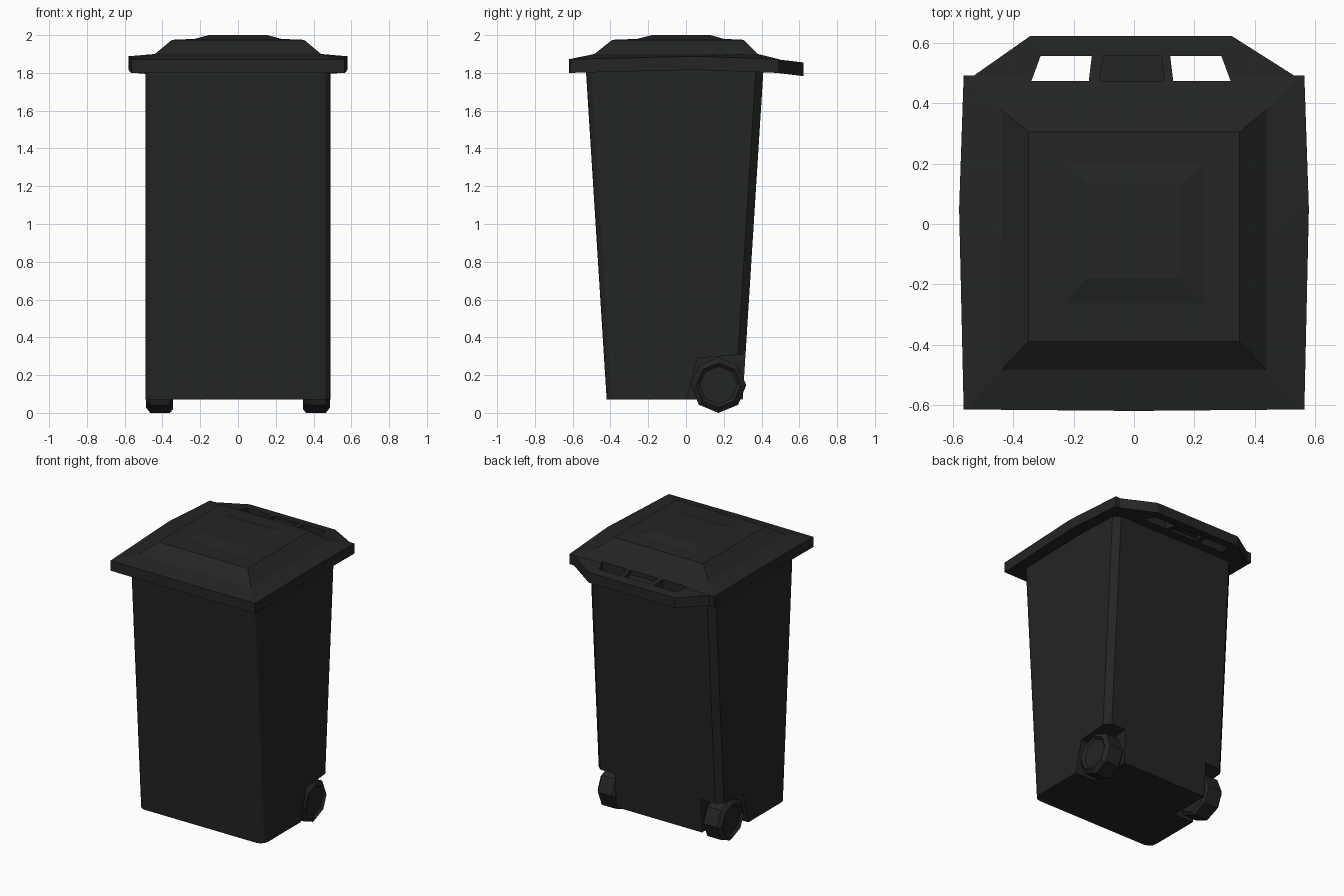
import bpy, bmesh, math

if "Cube" in bpy.data.objects:
    bpy.data.objects.remove(bpy.data.objects["Cube"])

mat = bpy.data.materials.new("dark_plastic")
mat.diffuse_color = (0.017, 0.019, 0.017, 1)
mat.use_nodes = True
mat.node_tree.nodes["Principled BSDF"].inputs["Base Color"].default_value = mat.diffuse_color


def loft(name, rings):
    """Closed solid through a list of equal-length vertex rings."""
    bm = bmesh.new()
    loops = [[bm.verts.new(p) for p in r] for r in rings]
    n = len(rings[0])
    for a, b in zip(loops, loops[1:]):
        for i in range(n):
            j = (i + 1) % n
            bm.faces.new((a[i], a[j], b[j], b[i]))
    bm.faces.new(loops[0][::-1])
    bm.faces.new(loops[-1])
    bmesh.ops.recalc_face_normals(bm, faces=bm.faces)
    me = bpy.data.meshes.new(name)
    bm.to_mesh(me)
    bm.free()
    ob = bpy.data.objects.new(name, me)
    bpy.context.collection.objects.link(ob)
    me.materials.append(mat)
    return ob


def cut(targets, cutter):
    """Subtract the cutter from each target, then remove it."""
    for ob in targets:
        mod = ob.modifiers.new("cut", 'BOOLEAN')
        mod.operation = 'DIFFERENCE'
        mod.solver = 'EXACT'
        mod.object = cutter
        bpy.context.view_layer.objects.active = ob
        bpy.ops.object.modifier_apply(modifier=mod.name)
    bpy.data.objects.remove(cutter)


# Bin body: tapered, rounded front corners, chamfered back corners
def body_ring(y0, y1, z, hx=0.49, r=0.055, c=0.04):
    half = [(hx - r + r * math.sin(a), y0 + r - r * math.cos(a))
            for a in (math.radians(30 * k) for k in range(4))]
    half += [(hx, y1 - c), (hx - c, y1)]
    pts = half + [(-x, y) for x, y in reversed(half)]
    return [(x, y, z) for x, y in pts]


body = loft("bin_body", [body_ring(-0.42, 0.30, 0.07),
                         body_ring(-0.53, 0.41, 1.815)])

# Wheel wells and octagonal wheels
well = [(-0.015, 0.0), (0.06, 0.29), (0.5, 0.325), (0.5, 0.0)]


def octagon(x, r):
    return [(x, 0.172 + r * math.sin(k * math.pi / 4),
             0.147 + r * math.cos(k * math.pi / 4)) for k in range(8)]


for side, s in (("right", 1), ("left", -1)):
    cut([body], loft("well_cutter", [[(s * x, y, z) for y, z in well]
                                     for x in (0.335, 0.6)]))
    loft("wheel_" + side, [octagon(s * x, r) for x, r in
         ((0.343, 0.125), (0.36, 0.147), (0.465, 0.147),
          (0.488, 0.118), (0.472, 0.10))])


# Lid: bowed skirt and stepped dome
def lid_edge(dz):
    pts = [(0, -0.62, 1.872), (0.565, -0.615, 1.872), (0.58, 0.05, 1.888),
           (0.565, 0.493, 1.872), (0, 0.485, 1.872), (-0.565, 0.493, 1.872),
           (-0.58, 0.05, 1.888), (-0.565, -0.615, 1.872)]
    return [(x, y, z - dz) for x, y, z in pts]


def lid_ring(hx, y0, y1, z):
    m = (y0 + y1) / 2
    return [(0, y0, z), (hx, y0, z), (hx, m, z), (hx, y1, z),
            (0, y1, z), (-hx, y1, z), (-hx, m, z), (-hx, y0, z)]


lid = loft("lid", [lid_edge(0.072), lid_edge(0),
                   lid_ring(0.44, -0.485, 0.38, 1.9),
                   lid_ring(0.35, -0.39, 0.305, 1.975),
                   lid_ring(0.23, -0.26, 0.20, 1.98),
                   lid_ring(0.155, -0.18, 0.13, 2.0)])

# Rear grip: slightly drooping plate
plan = [(-0.56, 0.46), (0.56, 0.46), (0.53, 0.493), (0.325, 0.623),
        (-0.345, 0.623), (-0.53, 0.493)]
grip = loft("lid_grip", [[(x, y, z - 0.12 * (y - 0.48)) for x, y in plan]
                         for z in (1.80, 1.872)])

# Two through slots and a centre panel recessed from both faces
slots = [(-0.34, -0.15, -0.14, -0.31, 1.7, 1.95),
         (0.13, 0.32, 0.29, 0.12, 1.7, 1.95),
         (-0.115, 0.10, 0.09, -0.10, 1.845, 1.95),
         (-0.115, 0.10, 0.09, -0.10, 1.7, 1.82)]
for a, b, c, d, z0, z1 in slots:
    foot = [(a, 0.475), (b, 0.475), (c, 0.557), (d, 0.557)]
    cut([grip, lid], loft("slot_cutter", [[(x, y, z) for x, y in foot]
                                          for z in (z0, z1)]))
